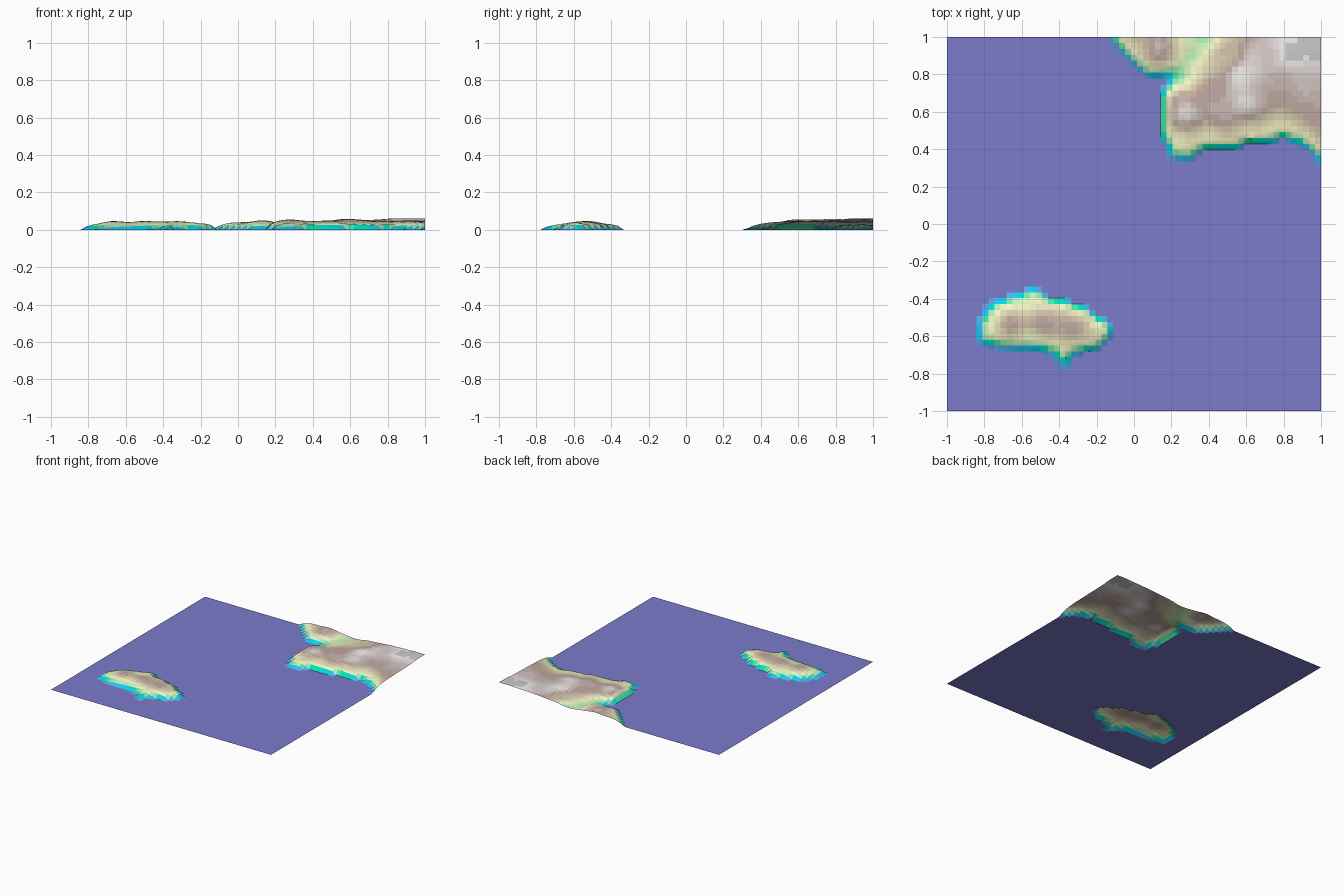
import bpy, bmesh, math
from mathutils import Vector, noise

if "Cube" in bpy.data.objects:
    bpy.data.objects.remove(bpy.data.objects["Cube"])

N = 64            # vertices per side of the height grid
TOP = 0.0605      # height of the highest ground
BANDS = 32        # colour bands by height

# Coast outlines: x, y, height at the shore (low = beach, high = cliff)
ISLAND = [(-.825, -.64, .007), (-.825, -.52, .010), (-.76, -.43, .008), (-.65, -.385, .010),
          (-.53, -.35, .018), (-.47, -.40, .024), (-.38, -.42, .024), (-.24, -.46, .024),
          (-.21, -.51, .024), (-.15, -.51, .024), (-.12, -.59, .020), (-.20, -.67, .012),
          (-.32, -.69, .009), (-.36, -.76, .008), (-.41, -.74, .008), (-.42, -.69, .008),
          (-.68, -.66, .007)]
MAINLAND = [(-.13, 1.01, .012), (-.06, .93, .016), (.02, .84, .018), (.07, .80, .016),
            (.20, .79, .007), (.15, .69, .016), (.15, .46, .020), (.18, .44, .018),
            (.18, .37, .006), (.30, .335, .006), (.33, .39, .018), (.45, .42, .024),
            (.60, .43, .024), (.80, .47, .022), (.90, .43, .010), (.95, .40, .020),
            (1.0, .33, .008), (1.4, .33, .008), (1.4, 1.4, .05), (-.13, 1.4, .02)]

# Inland spot heights
ISLAND_SPOTS = [(-.68, -.53, .050), (-.5, -.52, .049), (-.4, -.5, .046), (-.3, -.55, .047),
                (-.55, -.43, .034), (-.55, -.62, .036), (-.2, -.56, .039), (-.76, -.55, .040)]
MAINLAND_SPOTS = [(.95, .97, .062), (.85, .92, .060), (.25, .58, .058), (.2, .66, .054),
                  (.58, .78, .060), (.6, .64, .057), (.45, .6, .048), (.4, .72, .047),
                  (.75, .68, .046), (.85, .6, .046), (.95, .75, .049), (.7, .9, .053),
                  (.5, .92, .040), (.42, .85, .038), (.3, .9, .022), (.37, 1.0, .020),
                  (.25, .8, .021), (.13, .92, .053), (.03, .97, .044), (.22, .89, .040),
                  (.8, .52, .034), (.4, .47, .036), (.6, .5, .038), (.25, .45, .038)]


def shore(x, y, outline):
    """Inside test, distance to the coast and shore height there."""
    inside, best, edge = False, 9.0, 0.0
    for (ax, ay, ah), (bx, by, bh) in zip(outline, outline[1:] + outline[:1]):
        if (ay > y) != (by > y) and x < ax + (y - ay) * (bx - ax) / (by - ay):
            inside = not inside
        dx, dy = bx - ax, by - ay
        t = max(0, min(1, ((x - ax) * dx + (y - ay) * dy) / (dx * dx + dy * dy)))
        d = math.hypot(x - ax - t * dx, y - ay - t * dy)
        if d < best:
            best, edge = d, ah + t * (bh - ah)
    return inside, best, edge


def height(x, y):
    for outline, spots in ((ISLAND, ISLAND_SPOTS), (MAINLAND, MAINLAND_SPOTS)):
        inside, d, edge = shore(x, y, outline)
        if inside:
            total = weight = 0
            for sx, sy, sz in spots:
                w = 1 / (math.hypot(x - sx, y - sy) + .03) ** 3.5
                total += w * sz
                weight += w
            z = edge + (total / weight - edge) * (1 - math.exp(-d / .045))
            z += .0035 * noise.noise(Vector((x * 9, y * 9, 2.3))) * min(1, d / .06)
            return max(.003, min(TOP, z))
    return 0.0


# Elevation colours: sea, shallows, green, sand, rock, snow
RAMP = [(0, (.2, .2, .6)), (.15, (0, .6, 1)), (.25, (0, .8, .4)),
        (.5, (1, 1, .6)), (.75, (.5, .36, .33)), (1, (1, 1, 1))]


def ramp(t):
    for (a, ca), (b, cb) in zip(RAMP, RAMP[1:]):
        if t <= b:
            return [p + (q - p) * (t - a) / (b - a) for p, q in zip(ca, cb)]
    return RAMP[-1][1]


def material(name, color):
    m = bpy.data.materials.new(name)
    m.diffuse_color = (*color, 1)
    m.use_nodes = True
    m.node_tree.nodes["Principled BSDF"].inputs["Base Color"].default_value = m.diffuse_color
    return m


sea_mat = material("sea", RAMP[0][1])
band_mats = [material(f"elevation_{i}", ramp((i + .5) / BANDS)) for i in range(BANDS)]

coords = [-1 + 2 * i / (N - 1) for i in range(N)]
heights = [[height(x, y) for x in coords] for y in coords]


def sheet(name, mats, keep):
    """Part of the height grid whose cells pass keep(y, highest corner)."""
    bm = bmesh.new()
    verts = {}

    def vert(i, j):
        if (i, j) not in verts:
            verts[i, j] = bm.verts.new((coords[i], coords[j], heights[j][i]))
        return verts[i, j]

    for j in range(N - 1):
        for i in range(N - 1):
            cell = [(i, j), (i + 1, j), (i + 1, j + 1), (i, j + 1)]
            zs = [heights[b][a] for a, b in cell]
            if keep(coords[j], max(zs)):
                f = bm.faces.new([vert(*c) for c in cell])
                f.material_index = min(len(mats) - 1, int(sum(zs) / 4 / TOP * BANDS))
    me = bpy.data.meshes.new(name)
    bm.to_mesh(me)
    bm.free()
    for m in mats:
        me.materials.append(m)
    ob = bpy.data.objects.new(name, me)
    bpy.context.collection.objects.link(ob)
    bpy.ops.object.select_all(action='DESELECT')
    ob.select_set(True)
    bpy.context.view_layer.objects.active = ob
    bpy.ops.object.shade_smooth_by_angle(angle=math.radians(35))


sheet("sea", [sea_mat], lambda y, z: z == 0)
sheet("island", band_mats, lambda y, z: z > 0 and y < 0)
sheet("mainland", band_mats, lambda y, z: z > 0 and y > 0)
